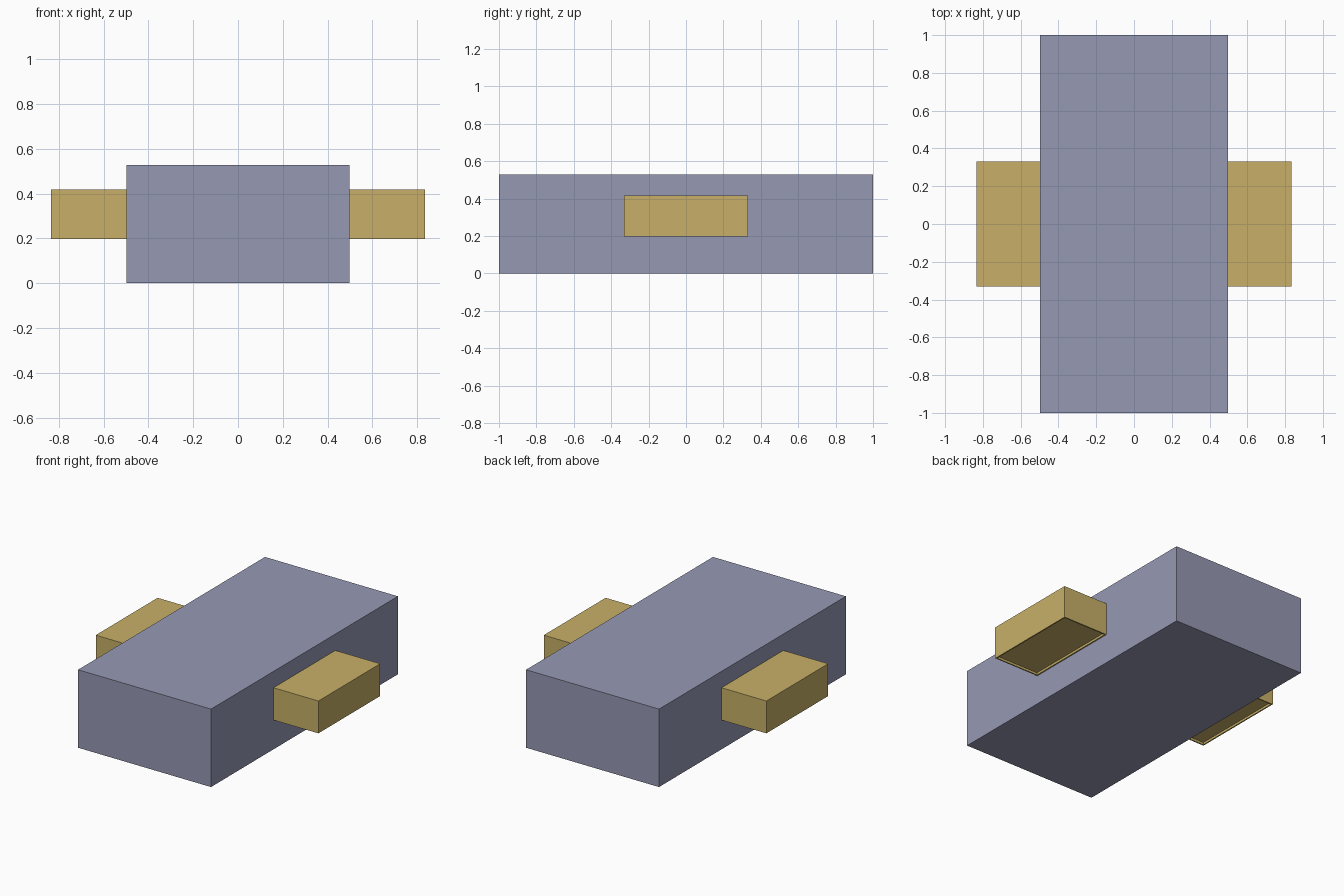
import bpy, bmesh
from mathutils import Vector

if "Cube" in bpy.data.objects:
    bpy.data.objects.remove(bpy.data.objects["Cube"])


def material(name, rgb):
    m = bpy.data.materials.new(name)
    m.diffuse_color = (*rgb, 1.0)
    m.use_nodes = True
    m.node_tree.nodes["Principled BSDF"].inputs["Base Color"].default_value = m.diffuse_color
    return m


def box(name, lo, hi, mat, rim=0.0, recess=0.0):
    """Axis-aligned box, optionally with a shallow recess in its underside."""
    lo, hi = Vector(lo), Vector(hi)
    bm = bmesh.new()
    bmesh.ops.create_cube(bm, size=1.0)
    for v in bm.verts:
        v.co = Vector([(lo[i] + hi[i]) / 2 + v.co[i] * (hi[i] - lo[i]) for i in range(3)])
    if rim:
        bm.normal_update()
        bottom = min(bm.faces, key=lambda f: f.calc_center_median().z)
        # rim around the underside, then a straight-walled recess
        bmesh.ops.inset_region(bm, faces=[bottom], thickness=rim)
        panel = bmesh.ops.extrude_discrete_faces(bm, faces=[bottom])["faces"][0]
        bmesh.ops.translate(bm, verts=panel.verts, vec=(0, 0, recess))
    bmesh.ops.recalc_face_normals(bm, faces=bm.faces)
    me = bpy.data.meshes.new(name)
    bm.to_mesh(me)
    bm.free()
    me.materials.append(mat)
    ob = bpy.data.objects.new(name, me)
    bpy.context.collection.objects.link(ob)
    return ob


grey = material("blue grey", (0.305, 0.319, 0.456))
gold = material("gold", (0.578, 0.434, 0.138))

# Main block
box("main_block", (-0.498, -1.0, 0.0), (0.498, 1.0, 0.528), grey)

# Side blocks, recessed underneath
for side, name in ((-1, "left_block"), (1, "right_block")):
    x0, x1 = sorted((side * 0.498, side * 0.834))
    box(name, (x0, -0.331, 0.198), (x1, 0.331, 0.417), gold, rim=0.012, recess=0.015)
